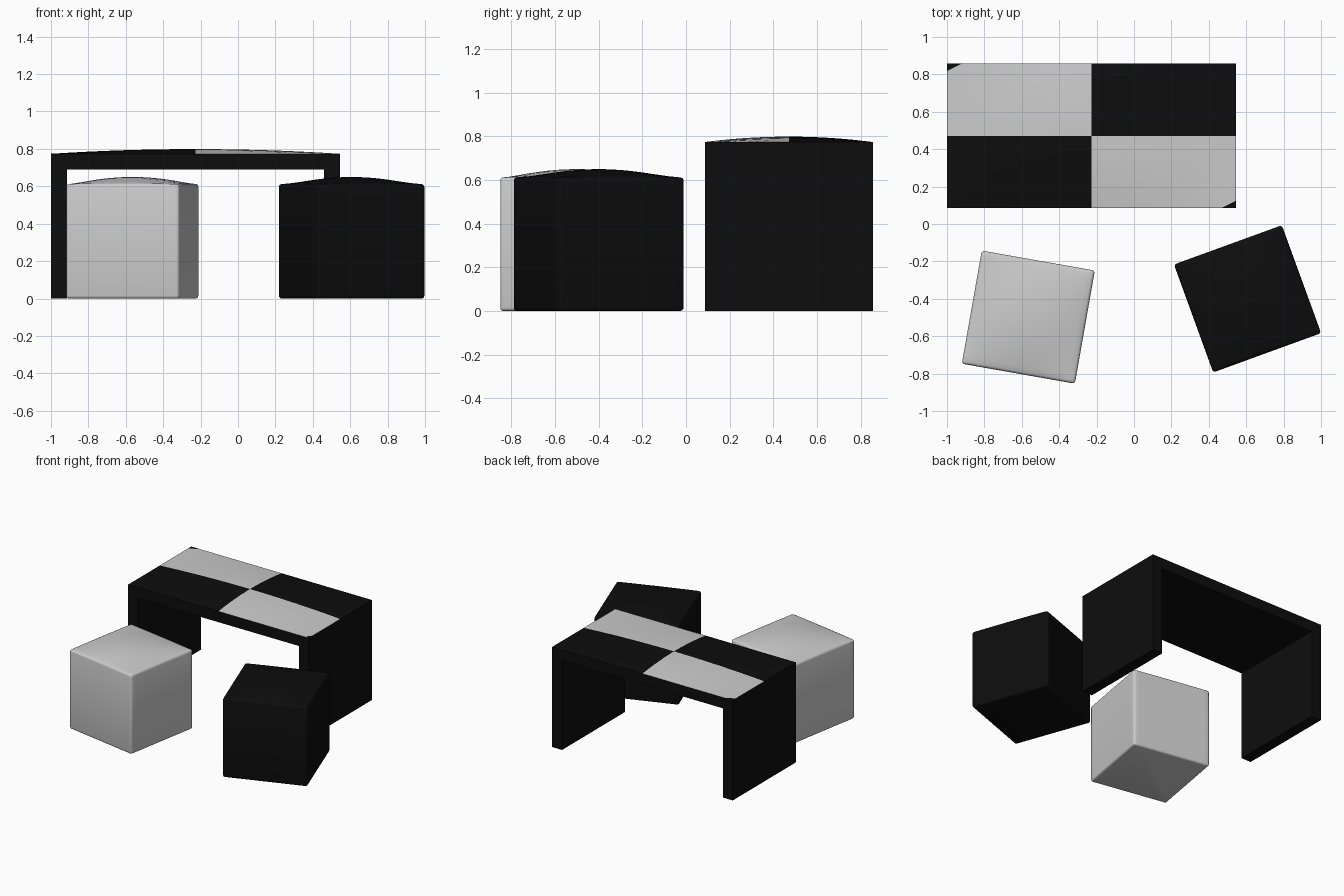
import bpy, bmesh
from math import radians
from mathutils import Matrix

if "Cube" in bpy.data.objects:
    bpy.data.objects.remove(bpy.data.objects["Cube"])

black = bpy.data.materials.new("black")
black.diffuse_color = (0.004, 0.004, 0.004, 1)
black.use_nodes = True
black.node_tree.nodes["Principled BSDF"].inputs["Base Color"].default_value = black.diffuse_color


def finish(name, bm, mat=None, smooth=False):
    bmesh.ops.recalc_face_normals(bm, faces=bm.faces)
    mesh = bpy.data.meshes.new(name)
    bm.to_mesh(mesh)
    bm.free()
    obj = bpy.data.objects.new(name, mesh)
    bpy.context.collection.objects.link(obj)
    if mat:
        mesh.materials.append(mat)
    if smooth:
        bpy.ops.object.select_all(action='DESELECT')
        obj.select_set(True)
        bpy.context.view_layer.objects.active = obj
        bpy.ops.object.shade_smooth_by_angle(angle=radians(35))
    return obj


def box(name, x0, x1, y0, y1, z0, z1, mat):
    bm = bmesh.new()
    m = Matrix.Translation(((x0 + x1) / 2, (y0 + y1) / 2, (z0 + z1) / 2))
    bmesh.ops.create_cube(bm, size=1, matrix=m @ Matrix.Diagonal((x1 - x0, y1 - y0, z1 - z0, 1)))
    return finish(name, bm, mat)


def dome_grid(n, hx, hy, edge, rise, u0=-1, u1=1, v0=-1, v1=1):
    """Grid over part of a cushion of half sizes hx, hy that bulges up to edge + rise."""
    bm = bmesh.new()
    bmesh.ops.create_grid(bm, x_segments=n, y_segments=n, size=1)
    for p in bm.verts:
        u = u0 + (u1 - u0) * (p.co.x + 1) / 2
        v = v0 + (v1 - v0) * (p.co.y + 1) / 2
        p.co = (u * hx, v * hy, edge + rise * (1 - u * u) * (1 - v * v))
    return bm


# Bench: slab on two full-depth side panels
X0, X1, Y0, Y1, T = -1.0, 0.545, 0.086, 0.857, 0.085
box("bench_slab", X0, X1, Y0, Y1, 0.69, 0.774, black)
box("bench_left_leg", X0, X0 + T, Y0, Y1, 0, 0.69, black)
box("bench_right_leg", X1 - T, X1, Y0, Y1, 0, 0.69, black)

# Bench top: four bulging checkered quarters
for label, u0, v0, mat in (("back_left", -1, 0, None), ("back_right", 0, 0, black),
                           ("front_left", -1, -1, black), ("front_right", 0, -1, None)):
    bm = dome_grid(10, (X1 - X0) / 2, (Y1 - Y0) / 2, 0.774, 0.025, u0, u0 + 1, v0, v0 + 1)
    pad = finish("bench_pad_" + label, bm, mat, smooth=True)
    pad.location = ((X0 + X1) / 2, (Y0 + Y1) / 2, 0)


# Stools: soft-edged cubes with a domed top
def stool(name, x, y, angle, mat=None):
    bm = dome_grid(14, 0.307, 0.307, 0.612, 0.038)
    rim = [e for e in bm.edges if e.is_boundary]
    ext = bmesh.ops.extrude_edge_only(bm, edges=rim)["geom"]
    for p in ext:
        if isinstance(p, bmesh.types.BMVert):
            p.co.z = 0
    bmesh.ops.contextual_create(bm, geom=[e for e in ext if isinstance(e, bmesh.types.BMEdge)
                                          and e.is_boundary])
    bm.normal_update()
    bmesh.ops.recalc_face_normals(bm, faces=bm.faces)
    sharp = [e for e in bm.edges if e.calc_face_angle(0) > radians(45)]
    bmesh.ops.bevel(bm, geom=sharp, offset=0.015, segments=3, profile=0.5, affect='EDGES')
    obj = finish(name, bm, mat, smooth=True)
    obj.location = (x, y, 0)
    obj.rotation_euler.z = radians(angle)


stool("light_stool", -0.565, -0.498, -10)
stool("dark_stool", 0.607, -0.40, 20, black)
